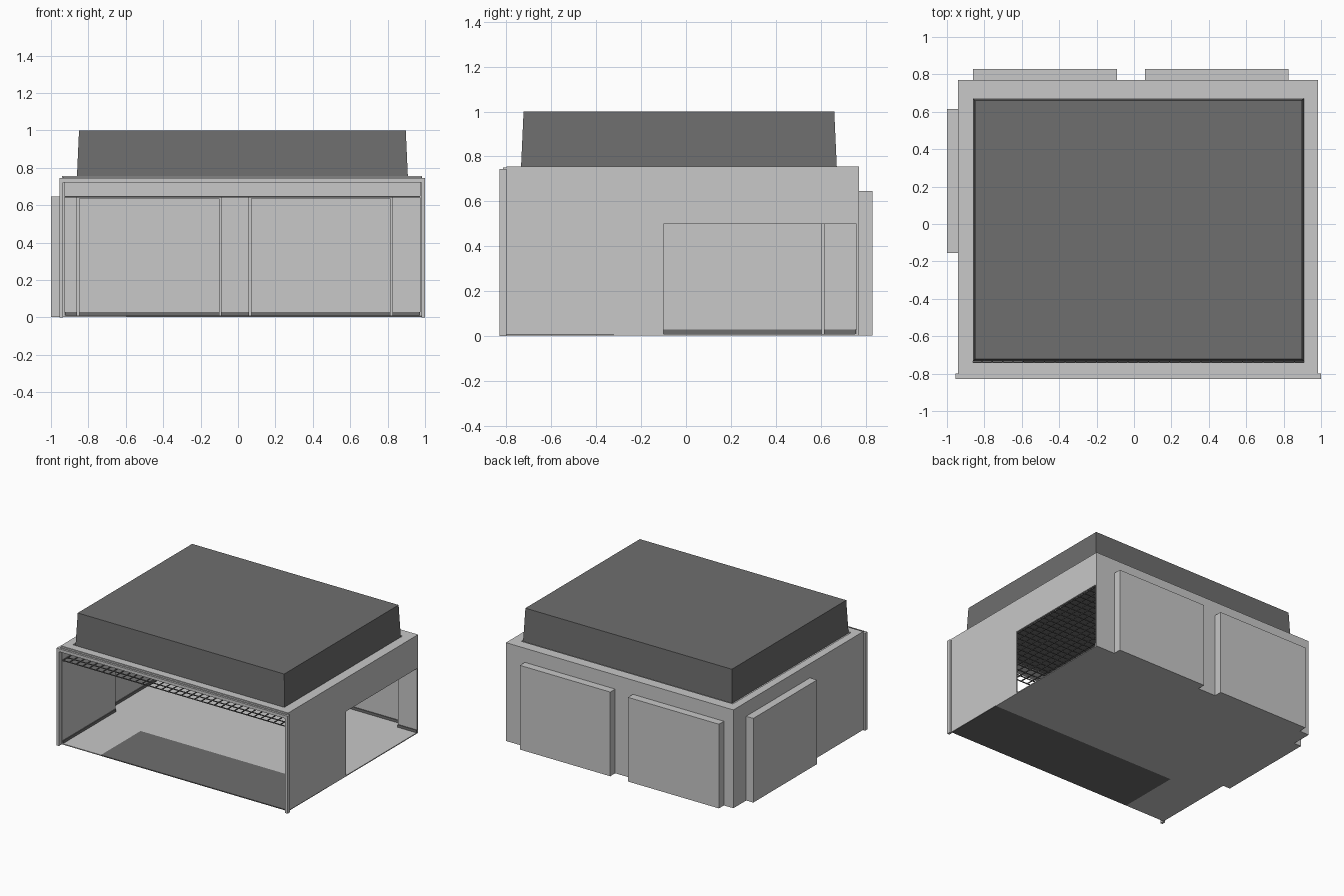
import bpy, bmesh

if "Cube" in bpy.data.objects:
    bpy.data.objects.remove(bpy.data.objects["Cube"])


def material(name, v):
    m = bpy.data.materials.new(name)
    m.diffuse_color = (v, v, v, 1)
    m.use_nodes = True
    m.node_tree.nodes["Principled BSDF"].inputs["Base Color"].default_value = m.diffuse_color
    return m


LIGHT = material("light_grey", 0.58)
DARK = material("dark_grey", 0.156)


def add_box(bm, x0, x1, y0, y1, z0, z1, inset=0.0):
    """Box, with its top optionally drawn in to make a frustum."""
    lo = [(x0, y0), (x1, y0), (x1, y1), (x0, y1)]
    i = inset
    hi = [(x0 + i, y0 + i), (x1 - i, y0 + i), (x1 - i, y1 - i), (x0 + i, y1 - i)]
    a = [bm.verts.new((x, y, z0)) for x, y in lo]
    b = [bm.verts.new((x, y, z1)) for x, y in hi]
    bm.faces.new(a[::-1])
    bm.faces.new(b)
    for k in range(4):
        n = (k + 1) % 4
        bm.faces.new((a[k], a[n], b[n], b[k]))


def part(name, mat, boxes, inset=0.0):
    bm = bmesh.new()
    for b in boxes:
        add_box(bm, *b, inset=inset)
    me = bpy.data.meshes.new(name)
    bm.to_mesh(me)
    bm.free()
    me.materials.append(mat)
    ob = bpy.data.objects.new(name, me)
    bpy.context.collection.objects.link(ob)
    return ob


# Main room limits
L, R, F, B = -0.94, 0.985, -0.80, 0.77
T = 0.012          # wall thickness
BAND, TOP = 0.647, 0.745
FLOOR = 0.01
BACK_BAYS = [(-0.86, -0.09), (0.06, 0.825)]
SIDE_BAY = (-0.155, 0.615)
BO, LO = 0.83, -1.0   # outer faces of the back and left bays

# Floor, with a dark rectangle at the front and tongues into the bays
part("floor", LIGHT, [
    (L, R, -0.32, B, 0.003, FLOOR), (L, -0.6, F, -0.32, 0.003, FLOOR),
    (LO, L, *SIDE_BAY, 0.003, FLOOR)]
    + [(a, b, B, BO, 0.003, FLOOR) for a, b in BACK_BAYS])
part("entrance_floor", DARK, [(-0.6, R, F, -0.32, 0.003, FLOOR)])

# Walls, left open where the bays and side opening are
part("back_wall", LIGHT, [
    (a, b, B - T, B, FLOOR, BAND)
    for a, b in [(L, -0.86), (-0.09, 0.06), (0.825, R)]] + [(L, R, B - T, B, BAND, TOP)])
part("left_wall", LIGHT, [
    (L, L + T, F, SIDE_BAY[0], FLOOR, BAND), (L, L + T, SIDE_BAY[1], B - T, FLOOR, BAND),
    (L, L + T, F, B - T, BAND, TOP)])
part("right_wall", LIGHT, [
    (R - T, R, F, -0.10, FLOOR, 0.5), (R - T, R, F, B - T, 0.5, BAND),
    (R - T, R, F, B - T, BAND, TOP)])

# Hollow bays: outer panel, two cheeks and a lid
for n, (a, b) in enumerate(BACK_BAYS):
    part("back_bay_%d" % (n + 1), LIGHT, [
        (a, b, BO - T, BO, FLOOR, BAND), (a, a + T, B, BO - T, FLOOR, BAND),
        (b - T, b, B, BO - T, FLOOR, BAND), (a + T, b - T, B, BO - T, BAND - T, BAND)])
a, b = SIDE_BAY
part("side_bay", LIGHT, [
    (LO, LO + T, a, b, FLOOR, BAND), (LO + T, L, a, a + T, FLOOR, BAND),
    (LO + T, L, b - T, b, FLOOR, BAND), (LO + T, L, a + T, b - T, BAND - T, BAND)])

# Dark skirting along the foot of the inner walls
S, Z0, Z1 = 0.006, FLOOR, 0.03
skirt = [(x0, x1, B - T - S, B - T, Z0, Z1)
         for x0, x1 in [(L + T, -0.86), (-0.09, 0.06), (0.825, R)]]
skirt += [(p + T, q - T, BO - T - S, BO - T, Z0, Z1) for p, q in BACK_BAYS]
skirt += [(L + T, L + T + S, y0, y1, Z0, Z1)
          for y0, y1 in [(F, SIDE_BAY[0]), (SIDE_BAY[1], B - T)]]
skirt += [(LO + T, LO + T + S, a + T, b - T, Z0, Z1), (R - T - S, R - T, F, -0.10, Z0, Z1)]
part("skirting", DARK, skirt)

# Open lattice ceiling
NX, NY, W = 34, 28, 0.006
x0, x1, y0, y1 = L + T, R - T, F, B - T
bars = []
for i in range(NX + 1):
    x = x0 + (x1 - x0 - W) * i / NX
    bars.append((x, x + W, y0, y1, 0.642, 0.649))
for j in range(NY + 1):
    y = y0 + (y1 - y0 - W) * j / NY
    bars.append((x0, x1, y, y + W, 0.6425, 0.6485))
part("ceiling_lattice", DARK, bars)

# Frame round the open front
part("front_frame", LIGHT, [
    (-0.955, -0.935, -0.83, F, 0.0, 0.745), (0.98, 1.0, -0.83, F, 0.0, 0.745),
    (-0.935, 0.98, -0.83, F, 0.722, 0.745)])
part("front_frame_lip", LIGHT, [(-0.935, 0.98, -0.815, F, 0.745, 0.750)])

# Ledge with a shallow step down to the roof
hx0, hx1, hy0, hy1 = -0.88, 0.91, -0.74, 0.69
part("roof_ledge", LIGHT, [
    (L, R, F, hy0, 0.735, 0.755), (L, R, hy1, B, 0.735, 0.755),
    (L, hx0, hy0, hy1, 0.735, 0.755), (hx1, R, hy0, hy1, 0.735, 0.755)])
part("roof_gutter", LIGHT, [
    (hx0, -0.86, hy0, hy1, 0.735, 0.747), (-0.86, hx1, 0.672, hy1, 0.735, 0.747)])

# Tapered roof block
part("roof_block", DARK, [(-0.862, 0.909, -0.735, 0.672, 0.735, 1.0)], inset=0.012)
